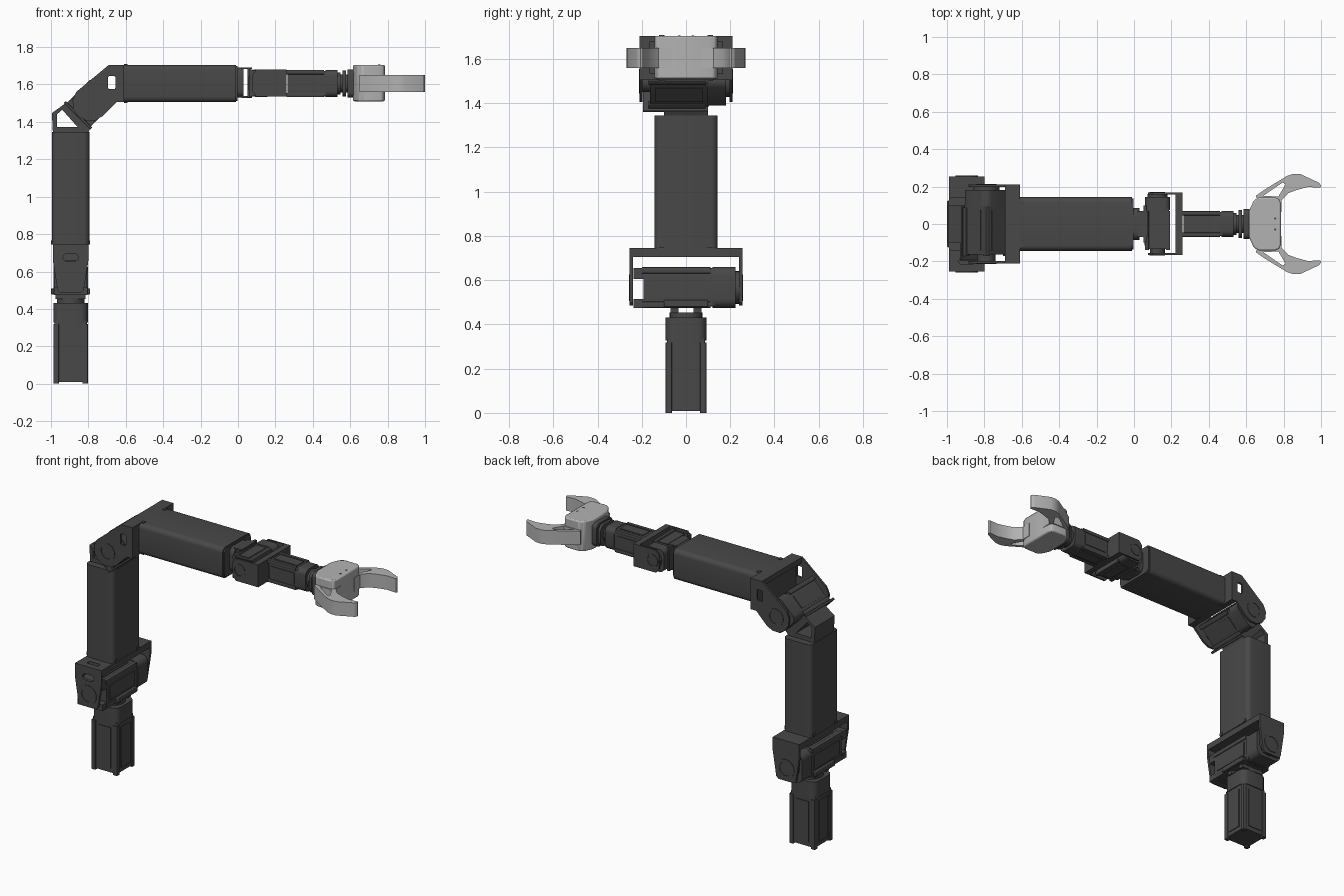
import bpy, bmesh, math
from mathutils import Matrix, Vector

cube = bpy.data.objects.get("Cube")
if cube:
    bpy.data.objects.remove(cube)


def material(name, c):
    m = bpy.data.materials.new(name)
    m.use_nodes = True
    m.diffuse_color = (c, c, c, 1)
    bsdf = m.node_tree.nodes["Principled BSDF"]
    bsdf.inputs["Base Color"].default_value = (c, c, c, 1)
    bsdf.inputs["Roughness"].default_value = 0.6
    return m


DARK = material("dark grey", 0.065)
LIGHT = material("light grey", 0.45)
PLANES = {"xy": lambda u, v, w: (u, v, w),
          "xz": lambda u, v, w: (u, w, v),
          "yz": lambda u, v, w: (w, u, v)}


def rrect(cx, cy, w, h, r, seg=5):
    """Rounded rectangle outline."""
    pts = []
    for i, (sx, sy) in enumerate([(1, 1), (-1, 1), (-1, -1), (1, -1)]):
        for k in range(seg + 1):
            a = math.pi / 2 * (i + k / seg)
            pts.append((cx + sx * (w / 2 - r) + r * math.cos(a),
                        cy + sy * (h / 2 - r) + r * math.sin(a)))
    return pts


def circle(cx, cy, r, n=28):
    return [(cx + r * math.cos(2 * math.pi * k / n),
             cy + r * math.sin(2 * math.pi * k / n)) for k in range(n)]


def rect(x0, x1, y0, y1):
    return [(x0, y0), (x1, y0), (x1, y1), (x0, y1)]


def prism(name, plane, loops, a, b, mat=DARK, M=None, bevel=0):
    """Extrude an outline (first loop) with holes (other loops) from a to b."""
    to3d = PLANES[plane]
    bm = bmesh.new()
    edges = []
    for loop in loops:
        vs = [bm.verts.new(to3d(u, v, a)) for u, v in loop]
        edges += [bm.edges.new((vs[i - 1], vs[i])) for i in range(len(vs))]
    if len(loops) == 1:
        bm.faces.new(vs)
    else:
        bmesh.ops.triangle_fill(bm, use_beauty=True, edges=edges)
    ext = bmesh.ops.extrude_face_region(bm, geom=bm.faces[:], use_keep_orig=True)
    top = [g for g in ext["geom"] if isinstance(g, bmesh.types.BMVert)]
    bmesh.ops.translate(bm, verts=top, vec=Vector(to3d(0, 0, b - a)))
    bmesh.ops.recalc_face_normals(bm, faces=bm.faces[:])
    me = bpy.data.meshes.new(name)
    bm.to_mesh(me)
    bm.free()
    me.materials.append(mat)
    ob = bpy.data.objects.new(name, me)
    bpy.context.scene.collection.objects.link(ob)
    if M:
        ob.matrix_world = M
    if bevel:
        mod = ob.modifiers.new("Bevel", "BEVEL")
        mod.width, mod.segments, mod.limit_method = bevel, 2, "ANGLE"
    bpy.ops.object.select_all(action="DESELECT")
    ob.select_set(True)
    bpy.context.view_layer.objects.active = ob
    bpy.ops.object.shade_smooth_by_angle(angle=math.radians(30))
    return ob


def box(name, x0, x1, y0, y1, z0, z1, M=None, bevel=0):
    return prism(name, "xy", [rect(x0, x1, y0, y1)], z0, z1, DARK, M, bevel)


def motor(name, M, L, w, h):
    """Square servo along local z: body, corner rails, panels, cap and hub."""
    prism(name + "_body", "xy", [rrect(0, 0, .94 * w, .94 * h, .06 * w)], .02 * L, .74 * L, M=M)
    for i, (sx, sy) in enumerate([(1, 1), (-1, 1), (-1, -1), (1, -1)]):
        prism(f"{name}_rail_{i}", "xy",
              [rrect(sx * .42 * w, sy * .42 * h, .16 * w, .16 * h, .03 * w, 2)],
              0, .70 * L, M=M)
    for s in (1, -1):
        side = "a" if s > 0 else "b"
        box(f"{name}_panel_x{side}", s * .475 * w - .004, s * .475 * w + .004,
            -.25 * h, .25 * h, .08 * L, .66 * L, M)
        box(f"{name}_panel_y{side}", -.25 * w, .25 * w,
            s * .475 * h - .004, s * .475 * h + .004, .08 * L, .66 * L, M)
    prism(name + "_cap", "xy", [rrect(0, 0, w, h, .22 * w)], .72 * L, .95 * L, M=M)
    prism(name + "_hub", "xy", [circle(0, 0, .4 * w)], .95 * L, L, M=M)


ALONG_Y = Matrix.Rotation(-math.pi / 2, 4, "X")
ALONG_X = Matrix.Rotation(math.pi / 2, 4, "Y")
T = Matrix.Translation

# Base motor
motor("base_motor", T((-.895, 0, 0)), .455, .185, .185)

# Shoulder: cradle, motor and U bracket
for s in (1, -1):
    y = sorted((s * .035, s * .07))
    box("cradle_foot", -.975, -.815, y[0], y[1], .452, .48)
box("shoulder_cradle", -1, -.79, -.1, .1, .478, .51, bevel=.004)
motor("shoulder_motor", T((-.895, -.20, .567)) @ ALONG_Y, .445, .185, .185)
for z0, z1 in ((.475, .515), (.605, .655)):
    box("shoulder_end_frame", -.985, -.805, -.238, -.19, z0, z1)
plate = [(-.99, .745), (-.99, .66), (-.965, .5), (-.95, .485),
         (-.84, .485), (-.825, .5), (-.8, .66), (-.8, .745)]
prism("shoulder_front_plate", "xz", [plate, rrect(-.895, .675, .08, .04, .019)], -.255, -.24)
prism("shoulder_back_plate", "xz", [plate], .24, .255)
for y in (-.258, .255):
    prism("shoulder_pivot_ring", "xz", [circle(-.895, .565, .06), circle(-.895, .565, .045)],
          y, y + .003)
prism("shoulder_top_plate", "xy",
      [rect(-.99, -.8, -.255, .255), rrect(-.895, -.2, .08, .03, .01)], .705, .745)

# Upper arm tube with its mounting lugs
prism("upper_arm_tube", "xy", [rrect(-.895, 0, .2, .287, .03)], .745, 1.345)
for s in (1, -1):
    box("tube_lug", -.999, -.791, s * .11 - .012, s * .11 + .012, .745, .765)

# Elbow: mount, tilted motor and bracket
prism("elbow_mount", "xz",
      [[(-.99, 1.345), (-.995, 1.447), (-.915, 1.505), (-.785, 1.375), (-.8, 1.345)],
       [(-.968, 1.373), (-.968, 1.44), (-.94, 1.465), (-.858, 1.373)]], -.1, .1)
tilt = T((-.79, 0, 1.5)) @ Matrix.Rotation(math.pi / 4, 4, "Y")
box("elbow_cradle", -.1, .1, -.195, .1, -.1, -.085, tilt, .003)
motor("elbow_motor", tilt @ T((0, -.17, 0)) @ ALONG_Y, .37, .18, .18)
elbow = [(-.61, 1.705), (-.69, 1.705), (-.865, 1.56)]
elbow += [(-.79 + .096 * math.cos(math.radians(a)), 1.5 + .096 * math.sin(math.radians(a)))
          for a in range(141, 316, 29)]
elbow += [(-.65, 1.505), (-.61, 1.505)]
hole = rrect(-.675, 1.61, .04, .07, .008, 2)
for y in (-.21, .197):
    prism("elbow_side_plate", "xz", [elbow, hole], y, y + .013)
for y in (-.213, .21):
    prism("elbow_pivot_ring", "xz", [circle(-.79, 1.5, .055), circle(-.79, 1.5, .042)],
          y, y + .003)
prism("elbow_pivot", "xz", [circle(-.79, 1.5, .05)], -.2, -.16)
box("elbow_end_plate", -.65, -.61, -.21, .21, 1.505, 1.705)
box("elbow_top_lip", -.69, -.64, -.21, .21, 1.67, 1.705)

# Forearm tube with its mounting lugs
prism("forearm_tube", "yz", [rrect(0, 1.605, .287, .2, .03)], -.61, -.01)
for s in (1, -1):
    box("forearm_lug", -.61, -.59, s * .11 - .012, s * .11 + .012, 1.501, 1.709)
prism("forearm_end_plate", "yz", [rrect(0, 1.605, .27, .185, .025)], -.012, -.002)

# First wrist joint: flange, motor and U bracket
prism("wrist_flange", "yz", [rrect(0, 1.61, .17, .16, .04)], -.005, .03)
for z in (1.528, 1.682):
    box("wrist_mount_bar", .02, .075, -.07, .07, z, z + .01)
box("wrist_cradle", .05, .068, -.1, .1, 1.53, 1.69, bevel=.003)
motor("wrist_motor", T((.125, -.14, 1.607)) @ ALONG_Y, .3, .135, .145)
wrist = [(.225, 1.68), (.1, 1.68), (.075, 1.65), (.075, 1.565), (.1, 1.535), (.225, 1.535)]
for y in (-.165, .157):
    prism("wrist_side_plate", "xz", [wrist], y, y + .011)
for y in (-.168, .168):
    prism("wrist_pivot_ring", "xz", [circle(.125, 1.607, .042), circle(.125, 1.607, .032)],
          y, y + .003)
prism("wrist_pivot", "xz", [circle(.125, 1.607, .04)], -.16, -.13)
box("wrist_end_plate", .222, .26, -.165, .168, 1.535, 1.68)

# Wrist roll motor and tool flange
motor("roll_motor", T((.26, 0, 1.605)) @ ALONG_X, .287, .145, .137)
prism("tool_neck", "yz", [circle(0, 1.605, .048)], .535, .62)
prism("tool_ring", "yz", [rrect(0, 1.605, .15, .14, .04)], .56, .578)
prism("tool_flange", "yz", [rrect(0, 1.605, .16, .15, .03)], .585, .618)

# Gripper palm with screws
palm = [(.615, .07), (.64, .125), (.665, .142), (.755, .142), (.777, .133), (.785, .11)]
palm += [(x, -y) for x, y in reversed(palm)]
prism("gripper_palm", "xy", [palm], 1.51, 1.705, LIGHT, bevel=.008)
for s in (1, -1):
    prism("palm_screw", "xy", [circle(.755, s * .03, .006, 12)], 1.70, 1.707)

# Gripper fingers
finger = [(.68, .10), (.65, .15), (.70, .185), (.82, .258), (.85, .268), (.89, .267), (.99, .22),
          (1.0, .205), (.995, .194), (.93, .198), (.87, .182), (.825, .165), (.788, .125),
          (.788, .065), (.74, .065)]
slot = [(.69, .15), (.795, .222), (.81, .212), (.772, .147)]
for s, side in ((1, "left"), (-1, "right")):
    prism(side + "_finger", "xy",
          [[(x, s * y) for x, y in loop] for loop in (finger, slot)], 1.56, 1.65, LIGHT)
